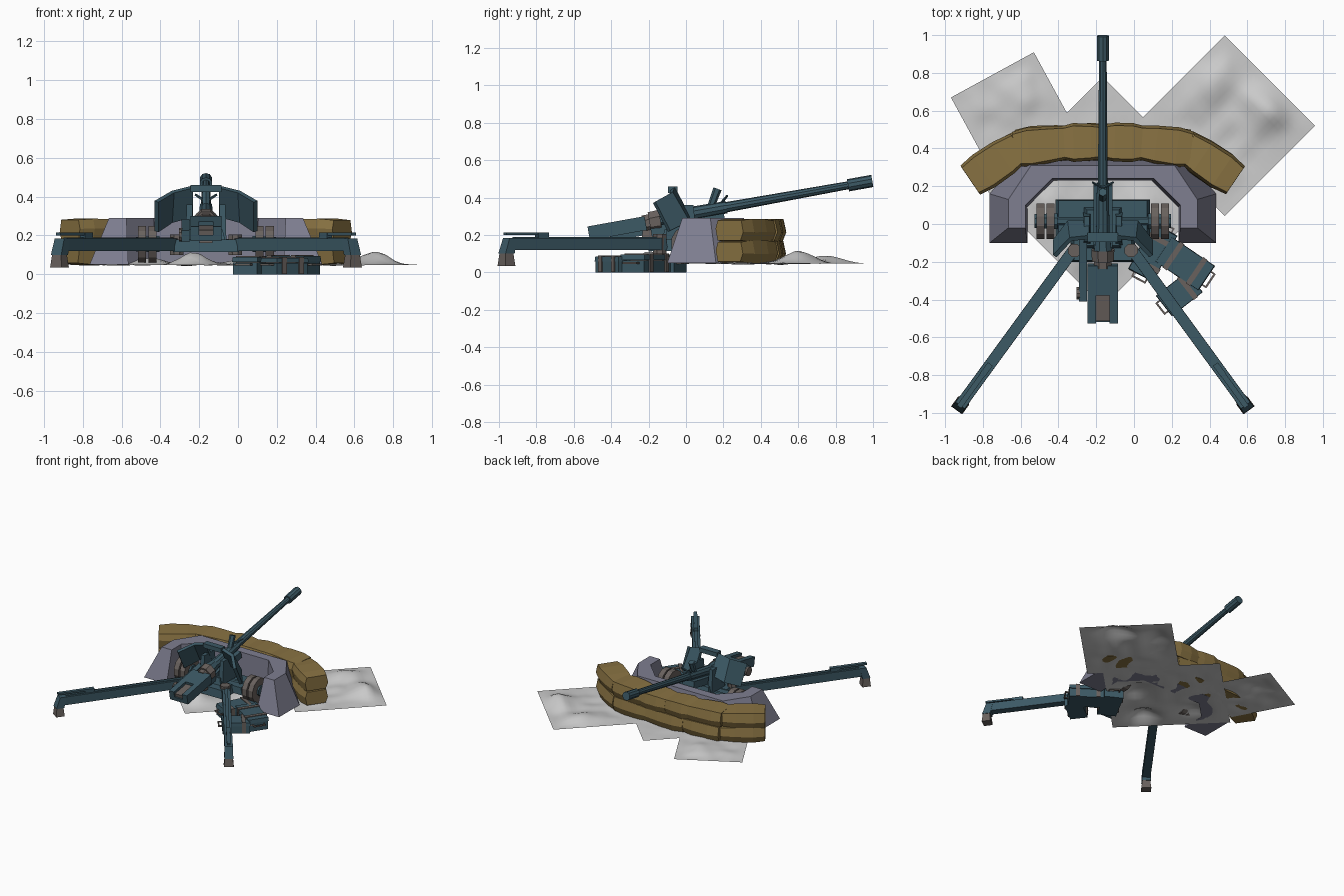
import bpy, bmesh, math, random
from mathutils import Vector, Matrix, noise

if "Cube" in bpy.data.objects:
    bpy.data.objects.remove(bpy.data.objects["Cube"])

random.seed(4)
CX = -0.165  # centre line of the gun


def material(name, rgb):
    m = bpy.data.materials.new(name)
    m.diffuse_color = (*rgb, 1)
    m.use_nodes = True
    m.node_tree.nodes["Principled BSDF"].inputs["Base Color"].default_value = m.diffuse_color
    return m


BLUE = material("blue_steel", (0.045, 0.10, 0.13))
IRON = material("worn_iron", (0.14, 0.12, 0.11))
SAND = material("sand_cloth", (0.25, 0.17, 0.055))
STONE = material("concrete", (0.21, 0.21, 0.28))


def mesh(name, verts, faces, mat=None):
    bm = bmesh.new()
    vs = [bm.verts.new(v) for v in verts]
    for f in faces:
        bm.faces.new([vs[i] for i in f])
    bmesh.ops.recalc_face_normals(bm, faces=bm.faces)
    me = bpy.data.meshes.new(name)
    bm.to_mesh(me)
    bm.free()
    ob = bpy.data.objects.new(name, me)
    bpy.context.collection.objects.link(ob)
    if mat:
        me.materials.append(mat)
    return ob


def loft(name, rings, mat):
    n = len(rings[0])
    verts = [v for r in rings for v in r]
    faces = [(k*n+i, k*n+(i+1) % n, (k+1)*n+(i+1) % n, (k+1)*n+i)
             for k in range(len(rings)-1) for i in range(n)]
    faces += [tuple(range(n)), tuple(range(len(verts)-n, len(verts)))]
    return mesh(name, verts, faces, mat)


def box(name, lo, hi, mat, M=Matrix(), top=1.0):
    c = [(a+b)/2 for a, b in zip(lo, hi)]
    rings = []
    for z, s in ((lo[2], 1), (hi[2], top)):
        rings.append([M @ Vector((c[0]+(x-c[0])*s, c[1]+(y-c[1])*s, z)) for x, y in
                      ((lo[0], lo[1]), (hi[0], lo[1]), (hi[0], hi[1]), (lo[0], hi[1]))])
    return loft(name, rings, mat)


def tube(name, p, q, r1, r2, mat, n=8, M=Matrix()):
    p, q = M @ Vector(p), M @ Vector(q)
    rot = (q-p).to_track_quat('Z', 'Y')
    ring = [Vector((math.cos(t), math.sin(t), 0)) for t in
            [2*math.pi*(i+.5)/n for i in range(n)]]
    return loft(name, [[c + rot @ (v*r) for v in ring] for c, r in ((p, r1), (q, r2))], mat)


T = Matrix.Translation((CX, 0, 0))

# Ground sheets: bumpy open squares (centre, side, angle)
hills = [(0.72, 0.62, .075, .12), (-0.25, -0.2, .085, .10), (0.4, 0.75, .045, .12),
         (-0.58, 0.66, .03, .12), (0.05, 0.05, .04, .12), (-0.45, 0.1, .04, .1)]
for name, cx, cy, side, ang in (("ground_middle", CX, .17, .86, 45),
                                ("ground_right", .48, .52, .675, 45),
                                ("ground_left", -.63, .57, .5, 28.6)):
    n = 22
    R = Matrix.Translation((cx, cy, 0)) @ Matrix.Rotation(math.radians(ang), 4, 'Z')
    verts = []
    for j in range(n+1):
        for i in range(n+1):
            u, v = i/n, j/n
            p = R @ Vector(((u-.5)*side, (v-.5)*side, 0))
            edge = min(1, 6*min(u, v, 1-u, 1-v))
            h = sum(a*math.exp(-((p.x-x)**2+(p.y-y)**2)/w**2) for x, y, a, w in hills)
            p.z = .048 + edge*(h + .012*noise.noise(p*9))
            verts.append(p)
    w = n+1
    faces = [(j*w+i, j*w+i+1, (j+1)*w+i+1, (j+1)*w+i) for j in range(n) for i in range(n)]
    g = mesh(name, verts, faces)
    g.data.polygons.foreach_set("use_smooth", [True]*len(faces))

# Concrete parapet: bottom and top outlines, mirrored half plans
half = [((.6, -.1), (.5, -.02), (.41, -.02), (.4, -.1)),
        ((.6, .16), (.5, .13), (.41, .1), (.4, .09)),
        ((.43, .35), (.38, .31), (.27, .24), (.26, .23))]
plan = [(s, st) for s, sts in ((-1, half), (1, half[::-1])) for st in sts]
loft("parapet_wall", [[Vector((CX+s*x, y, z)) for (x, y), z in zip(st, (.05, .29, .29, .05))]
                      for s, st in plan], STONE)

# Sandbags: two staggered courses along a bent path
path = [(-.69, .24), (-.44, .41), (-.22, .43), (0, .435), (.22, .43), (.44, .41), (.69, .24)]
seg = [(Vector(b)-Vector(a)).length for a, b in zip(path, path[1:])]


def along(t):
    d = t*sum(seg)
    for k, L in enumerate(seg):
        if d <= L or k == len(seg)-1:
            return Vector(path[k]).lerp(Vector(path[k+1]), d/L)
        d -= L


profile = [(-.085, -.06), (.08, -.06), (.1, -.01), (.085, .06), (-.085, .06), (-.1, .01)]
for course, cuts in enumerate(([0, .2, .4, .6, .8, 1], [0, .19, .36, .5, .64, .81, 1])):
    for a, b in zip(cuts, cuts[1:]):
        pa, pb = along(a), along(b)
        d = (pb-pa).normalized()
        nrm = Vector((-d.y, d.x))
        flip = (a+b)/2 > .5
        rings = []
        for t, s in ((-.06, .86), (.3, 1), (.75, 1.03), (1.05, .9)):
            c = pa.lerp(pb, 1-t if not flip else t)
            k = s + random.uniform(-.04, .04)
            zc = .11 + .115*course
            rings.append([Vector((CX+c.x+nrm.x*u*k, c.y+nrm.y*u*k, zc+v*min(k, 1.02)))
                          for u, v in profile])
        loft("sandbag", rings, SAND)

# Gun group tilted by the barrel elevation
G = Matrix.Translation((CX, 0, .31)) @ Matrix.Rotation(math.radians(10.2), 4, 'X')
tube("barrel", (0, -.15, 0), (0, .9, 0), .031, .021, BLUE, 10, G)
tube("barrel_sleeve", (0, -.1, 0), (0, .22, 0), .038, .033, BLUE, 10, G)
tube("muzzle_brake", (0, .88, 0), (0, 1.012, 0), .033, .033, BLUE, 10, G)
tube("breech_ring", (0, -.2, -.01), (0, -.14, -.01), .062, .066, IRON, 8, G)
tube("breech_collar", (0, -.235, -.01), (0, -.2, -.01), .05, .05, IRON, 8, G)
tube("breech_neck", (0, -.14, 0), (0, -.07, 0), .05, .04, BLUE, 8, G)
box("cradle", (-.05, -.2, -.085), (.05, .2, -.03), BLUE, G)
box("loading_tray", (-.08, -.53, -.045), (.08, -.22, -.015), BLUE, G)
box("tray_deck", (-.08, -.38, -.02), (.08, -.22, .03), BLUE, G)
box("tray_slide", (-.035, -.52, -.015), (.035, -.38, .01), IRON, G)
for s in (-1, 1):
    box("tray_wall", (s*.058-.022, -.53, -.02), (s*.058+.022, -.22, .03), BLUE, G)
    tube("sight_arm", (0, .2, .03), (s*.055, .235, .06), .008, .006, BLUE, 6, G)
tube("sight_post", (0, .14, .02), (0, .19, .105), .02, .023, BLUE, 6, G)
box("elevation_box", (-.125, -.42, -.07), (-.085, -.08, -.01), BLUE, G)
tube("elevation_wheel", (-.14, -.38, -.04), (-.12, -.38, -.04), .035, .035, IRON, 10, G)

# Lower carriage
box("carriage_bed", (-.25, -.07, .12), (.25, .13, .175), BLUE, T, .94)
box("carriage_rear", (-.17, -.2, .115), (.17, -.05, .18), BLUE, T, .9)
box("pedestal", (-.1, -.13, .17), (.1, .09, .23), BLUE, T, .85)
box("elevating_gear", (-.035, -.24, .16), (.035, -.14, .23), IRON, T, .8)
tube("axle", (-.3, .015, .155), (.3, .015, .155), .03, .03, BLUE, 8, T)

for s in (-1, 1):
    # Trunnion cheek and swept-back shield half
    box("trunnion_cheek", (s*.085-.02, -.11, .18), (s*.085+.02, .06, .36), BLUE, T, .75)
    pts = [(.07, -.07, .45), (.17, -.08, .425), (.255, -.17, .375),
           (.07, .01, .30), (.18, .01, .27), (.255, -.09, .22)]
    sh = mesh("shield_half", [(CX+s*x, y, z) for x, y, z in pts],
              [(0, 1, 4, 3), (1, 2, 5, 4)], BLUE)
    so = sh.modifiers.new("thickness", 'SOLIDIFY')
    so.thickness, so.offset = .024, 0
    # Twin-tyred wheel
    for x in (.255, .308):
        tube("tyre", (s*x, .015, .155), (s*(x+.042), .015, .155), .097, .097, IRON, 12, T)
    tube("wheel_hub", (s*.24, .015, .155), (s*.362, .015, .155), .045, .04, BLUE, 8, T)
    # Split trail with hinge, spade and handle, built along local -y
    tube("trail_hinge", (s*.15, -.14, .1), (s*.15, -.14, .205), .038, .038, IRON, 8, T)
    L = math.hypot(.605, .83)
    A = T @ Matrix.Translation((s*.15, -.13, 0)) @ \
        Matrix.Rotation(s*math.atan2(.605, .83), 4, 'Z')
    box("trail_leg", (-.03, -L, .12), (.03, .02, .185), BLUE, A, .97)
    box("trail_rib", (-.012, -L+.05, .18), (.012, -.04, .19), BLUE, A)
    loft("trail_foot", [[A @ Vector((x, y, z)) for x, y in
                         ((-w, -L-c), (w, -L-c), (w, -L+e), (-w, -L+e))]
                        for w, c, e, z in ((.033, .03, .03, .1), (.03, .0, .05, .185))], BLUE)
    box("trail_spade", (-.028, -L-.025, .035), (.028, -L+.025, .105), IRON,
        A @ Matrix.Translation((0, -2*L, .14)) @ Matrix.Rotation(math.pi, 4, 'X'), 1.3)
    box("trail_handle", (-.014, -L-.01, .2), (.014, -L+.27, .214), BLUE, A)
    box("handle_block", (-.016, -L+.2, .18), (.016, -L+.27, .214), BLUE, A)
box("shield_bridge", (-.08, -.095, .425), (.08, -.045, .46), BLUE, T)

# Ammunition crates with straps and carry handles
for cx, cy, lx, ly, h, ang in ((.27, -.21, .27, .15, .095, -34), (.24, -.37, .2, .13, .085, 38),
                               (.1, -.15, .27, .14, .09, 62)):
    C = Matrix.Translation((cx, cy, 0)) @ Matrix.Rotation(math.radians(ang), 4, 'Z')
    a, b = lx/2, ly/2
    box("crate_body", (-a, -b, 0), (a, b, h*.68), BLUE, C)
    box("crate_lid", (-a-.004, -b-.004, h*.7), (a+.004, b+.004, h), BLUE, C, .97)
    for s in (-1, 1):
        x = s*a*.55
        box("crate_strap", (x-.014, -b-.008, .002), (x+.014, b+.008, h+.005), IRON, C)
        for y in (-b*.55, b*.55):
            box("handle_stub", (min(s*a, s*(a+.028)), y-.004, .045),
                (max(s*a, s*(a+.028)), y+.004, .055), IRON, C)
        box("handle_grip", (s*(a+.026)-.005, -b*.6, .045), (s*(a+.026)+.005, b*.6, .055), IRON, C)
